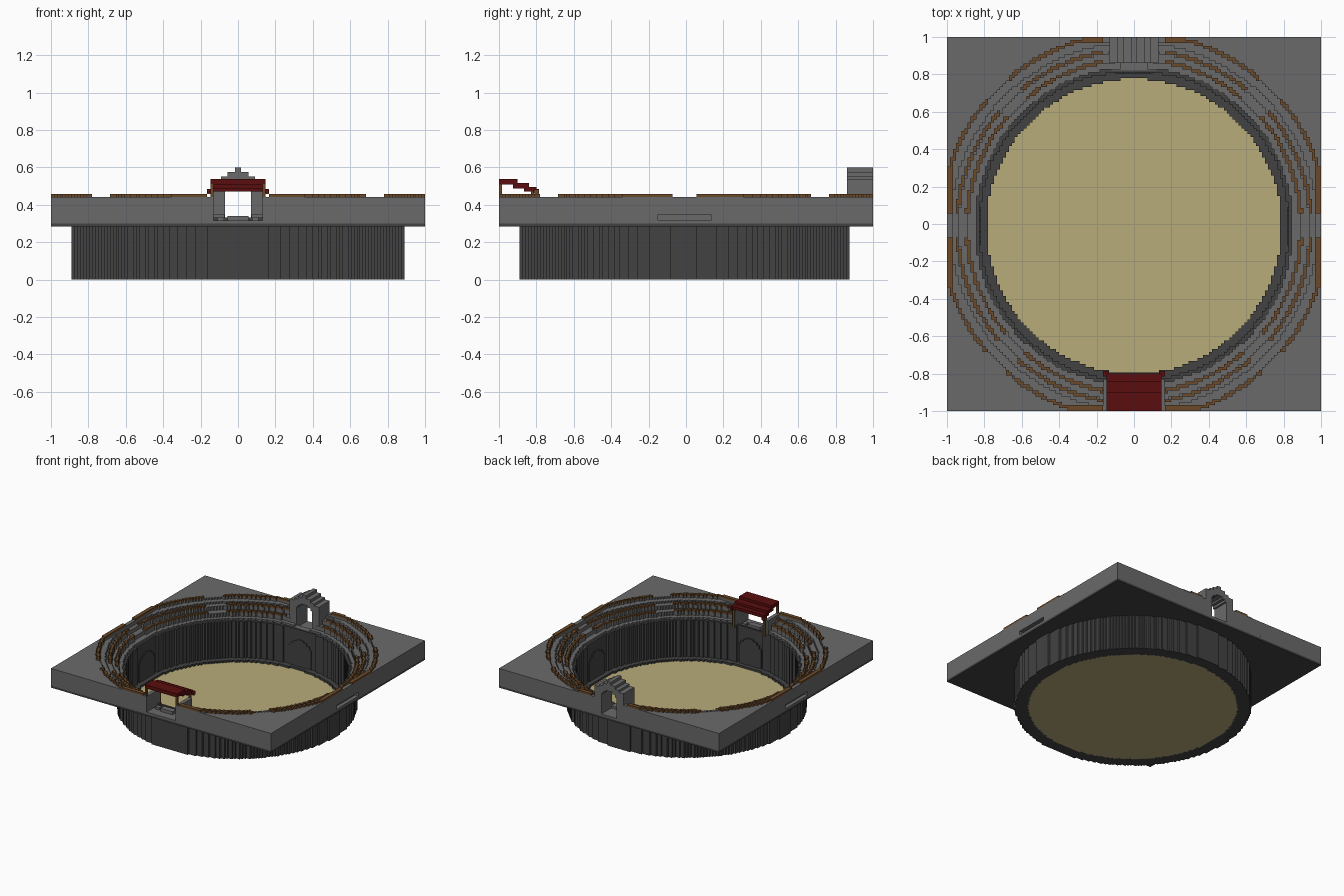
import bpy, bmesh, math

cube = bpy.data.objects.get("Cube")
if cube:
    bpy.data.objects.remove(cube, do_unlink=True)

N = 63                      # blocks each side of the middle block
U = 2 / (2 * N + 1)         # block size


def material(name, hex_code):
    def lin(c):
        c /= 255
        return c / 12.92 if c <= 0.04045 else ((c + 0.055) / 1.055) ** 2.4
    col = tuple(lin((hex_code >> s) & 255) for s in (16, 8, 0)) + (1,)
    m = bpy.data.materials.new(name)
    m.use_nodes = True
    m.diffuse_color = col
    m.node_tree.nodes["Principled BSDF"].inputs["Base Color"].default_value = col
    return m


STONE = material("grey stone", 0x6A6A6A)
DARK = material("dark stone", 0x424242)
SAND = material("sand", 0xB8AC7B)
WOOD = material("brown wood", 0x6B4A2A)
RED = material("dark red", 0x5A0D0D)


def finish(name, bm, mat):
    me = bpy.data.meshes.new(name)
    bm.to_mesh(me)
    bm.free()
    me.materials.append(mat)
    ob = bpy.data.objects.new(name, me)
    bpy.context.collection.objects.link(ob)
    return ob


def block_layer(name, test, z0, z1, mat):
    """Blocks wherever test(x, y) holds, from height z0 to z1 in blocks."""
    cells = {(i, j) for i in range(-N, N + 1) for j in range(-N, N + 1)
             if test(i * U, j * U)}
    bm = bmesh.new()
    lo, hi = z0 * U, z1 * U

    def quad(*pts):
        bm.faces.new([bm.verts.new(p) for p in pts])

    # tops and bottoms, one strip per unbroken run of blocks
    for j in range(-N, N + 1):
        start = None
        for i in range(-N, N + 2):
            inside = (i, j) in cells
            if inside and start is None:
                start = i
            elif not inside and start is not None:
                xa, xb = (start - .5) * U, (i - .5) * U
                ya, yb = (j - .5) * U, (j + .5) * U
                quad((xa, ya, hi), (xb, ya, hi), (xb, yb, hi), (xa, yb, hi))
                quad((xa, yb, lo), (xb, yb, lo), (xb, ya, lo), (xa, ya, lo))
                start = None
    # exposed sides
    for i, j in cells:
        for dx, dy in ((1, 0), (-1, 0), (0, 1), (0, -1)):
            if (i + dx, j + dy) not in cells:
                cx, cy = (i + dx / 2) * U, (j + dy / 2) * U
                ax, ay = cx + dy * U / 2, cy - dx * U / 2
                bx, by = cx - dy * U / 2, cy + dx * U / 2
                quad((ax, ay, lo), (bx, by, lo), (bx, by, hi), (ax, ay, hi))
    bmesh.ops.remove_doubles(bm, verts=bm.verts, dist=1e-5)
    return finish(name, bm, mat)


def boxes(name, specs, mat):
    """One object made of boxes given as (x0, x1, y0, y1, z0, z1)."""
    bm = bmesh.new()
    for x0, x1, y0, y1, z0, z1 in specs:
        vs = bmesh.ops.create_cube(bm, size=1)["verts"]
        for v in vs:
            v.co = (x1 if v.co.x > 0 else x0,
                    y1 if v.co.y > 0 else y0,
                    z1 if v.co.z > 0 else z0)
    return finish(name, bm, mat)


def radius(x, y):
    return math.hypot(x, y + 0.012)


def tier(x, y):
    """Radius for the seating, with the outer rim kept inside the square."""
    r = radius(x, y)
    return max(r, 1.03) if max(abs(x), abs(y)) > 0.975 else r


def in_gateway(x, y):
    return (y < -0.7 and abs(x) < 0.13) or (y > 0.7 and abs(x) < 0.07)


# Arena floor and sunken wall
block_layer("arena_floor", lambda x, y: radius(x, y) < 0.787, 0, 1, SAND)
block_layer("wall_footing", lambda x, y: 0.787 <= radius(x, y) < 0.885, 0, 2, DARK)
block_layer("arena_wall", lambda x, y: 0.83 <= radius(x, y) < 0.885, 2, 18, DARK)
block_layer("base_plate", lambda x, y: radius(x, y) >= 0.83, 18, 19, DARK)
block_layer("wall_top", lambda x, y: 0.83 <= radius(x, y) < 0.85, 19, 21, DARK)

# Square terrace with stepped seating; side slots cut in the second layer
block_layer("terrace_base", lambda x, y: tier(x, y) >= 0.85, 19, 20, STONE)
block_layer("terrace_slotted",
            lambda x, y: tier(x, y) >= 0.85 and not in_gateway(x, y)
            and not (abs(x) > 0.975 and abs(y + 0.012) < 0.14), 20, 22, STONE)
for n, (z0, z1, r) in enumerate(((22, 24, 0.885), (24, 26, 0.935),
                                 (26, 27, 0.98), (27, 28, 1.025))):
    block_layer(f"seating_tier_{n + 1}",
                lambda x, y: tier(x, y) >= r and not in_gateway(x, y), z0, z1, STONE)


# Wooden benches, broken by the aisles and gateways
def bench_spot(x, y):
    if abs(abs(x) - abs(y)) < 0.11:
        return False
    if abs(x) > abs(y):
        return abs(y + 0.012) > 0.065
    return abs(x) > 0.17


for n, (z, r) in enumerate(((24, 0.885), (26, 0.937), (28, 1.025))):
    block_layer(f"bench_row_{n + 1}",
                lambda x, y: r <= tier(x, y) < r + 0.018 and bench_spot(x, y),
                z, z + 1, WOOD)

# Blind arched doors around the arena wall
steps = ((0.10, 0.03, 0.19), (0.085, 0.19, 0.215), (0.06, 0.215, 0.235), (0.03, 0.235, 0.25))
for name, sx, sy in (("left_door", 1, 0), ("right_door", -1, 0),
                     ("back_door", 0, 1), ("front_door", 0, -1)):
    specs = []
    for w, z0, z1 in steps:
        near, far = 0.817, 0.835
        if sx:
            a, b = sorted((sx * near, sx * far))
            specs.append((a, b, -w - 0.012, w - 0.012, z0, z1))
        else:
            a, b = sorted((sy * near - 0.012, sy * far - 0.012))
            specs.append((-w, w, a, b, z0, z1))
    boxes(name, specs, DARK)

# Back gate: jambs and a stepped pointed arch
gate = []
for s in (-1, 1):
    for inner, outer, z0, z1 in ((0.07, 0.132, 0.315, 0.485),
                                 (0.055, 0.132, 0.485, 0.505),
                                 (0.03, 0.132, 0.505, 0.52)):
        a, b = sorted((s * inner, s * outer))
        gate.append((a, b, 0.86, 1.0, z0, z1))
for w, z0, z1 in ((0.132, 0.52, 0.535), (0.09, 0.535, 0.552),
                  (0.055, 0.552, 0.575), (0.016, 0.575, 0.598)):
    gate.append((-w, w, 0.86, 1.0, z0, z1))
boxes("back_gate", gate, STONE)
boxes("gate_landing", [(-0.12, 0.12, 0.82, 0.87, 0.30, 0.333)], STONE)

# Front box of honour: side walls, seat, posts and canopy
walls, posts = [], []
for s in (-1, 1):
    a, b = sorted((s * 0.13, s * 0.162))
    walls.append((a, b, -1.0, -0.83, 0.315, 0.441))
    a, b = sorted((s * 0.13, s * 0.146))
    posts += [(a, b, -1.0, -0.984, 0.441, 0.51), (a, b, -0.83, -0.814, 0.315, 0.475)]
    a, b = sorted((s * 0.146, s * 0.165))
    posts.append((a, b, -0.81, -0.785, 0.457, 0.48))
boxes("box_side_walls", walls, STONE)
boxes("box_posts", posts, WOOD)
boxes("box_seats", [(-0.055, 0.055, -0.93, -0.88, 0.315, 0.34),
                    (-0.11, -0.075, -0.92, -0.88, 0.315, 0.333),
                    (0.075, 0.11, -0.92, -0.88, 0.315, 0.333)], STONE)
boxes("canopy", [(-0.147, 0.147, -1.0, -0.90, 0.508, 0.537),
                 (-0.147, 0.147, -0.925, -0.84, 0.488, 0.516),
                 (-0.147, 0.147, -0.865, -0.80, 0.472, 0.496),
                 (-0.165, -0.135, -0.815, -0.785, 0.462, 0.485),
                 (0.135, 0.165, -0.815, -0.785, 0.462, 0.485)], RED)
